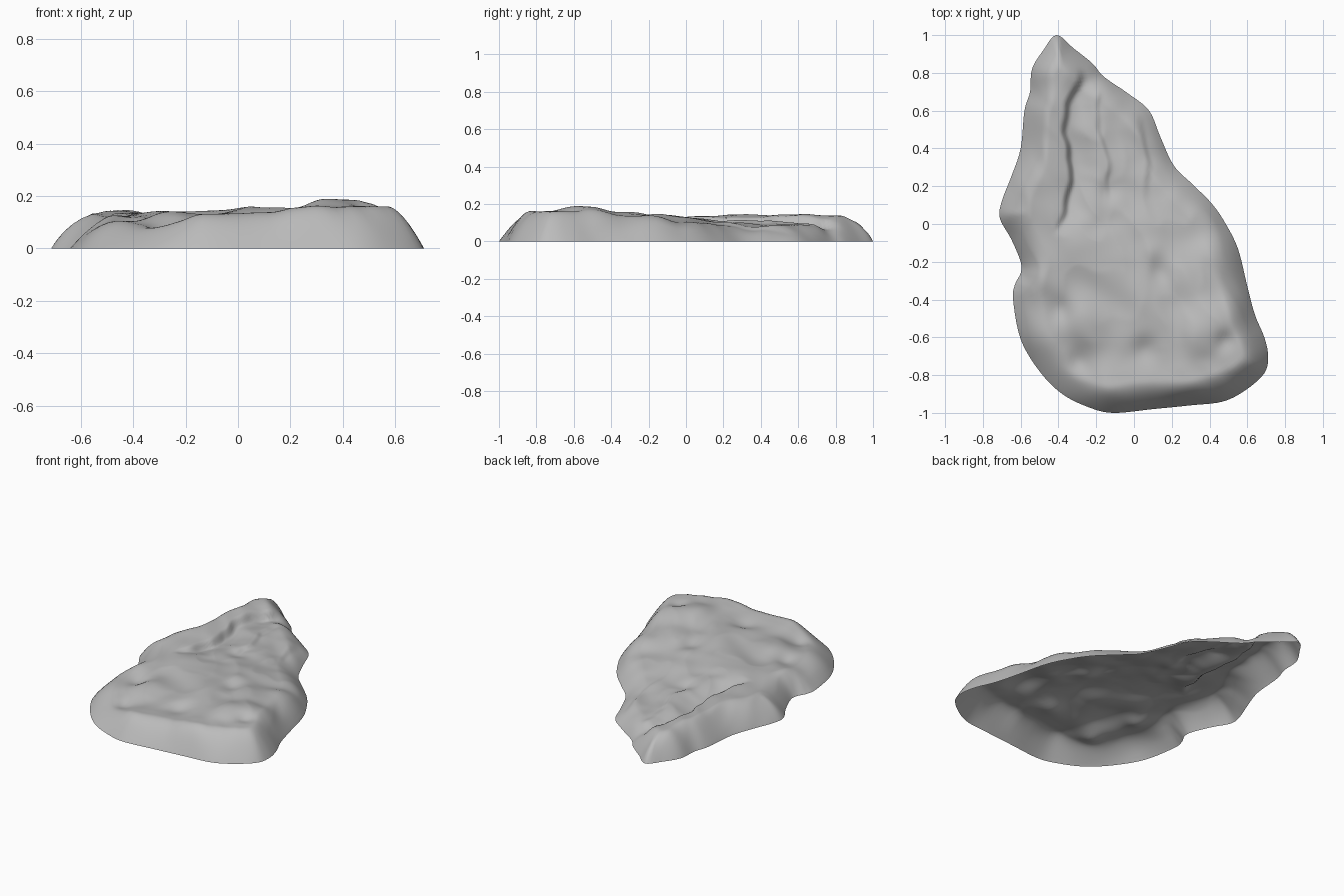
import bpy
import bmesh
import math
from mathutils import Vector, noise, kdtree

if "Cube" in bpy.data.objects:
    bpy.data.objects.remove(bpy.data.objects["Cube"], do_unlink=True)

# Ground outline of the slab, in hundredths, clockwise from the tip
OUTLINE = [(-41, 100), (-32, 93), (-22, 85), (-16, 78), (-3, 69), (8, 60), (14, 46),
           (21, 31), (31, 21), (41, 11), (48, 1), (55, -13), (60, -33), (64, -48),
           (69, -60), (71, -70), (69, -79), (59, -88), (47, -94), (30, -96),
           (10, -98), (-11, -100), (-24, -97), (-38, -90), (-50, -78), (-60, -61),
           (-64, -40), (-63, -32), (-60, -26), (-60, -20), (-65, -8), (-71, 3),
           (-70, 12), (-65, 25), (-60, 40), (-58, 60), (-55, 70), (-54, 82), (-48, 92)]

# Broad height of the upper surface (x, y, z in hundredths)
HEIGHTS = [(-40, 90, 14), (-45, 60, 14), (-50, 30, 14), (-58, 5, 13), (-20, 70, 10),
           (0, 52, 8), (-20, 40, 11), (10, 27, 9), (-20, 10, 12), (30, 5, 11),
           (-45, -20, 13), (-10, -15, 14), (15, -35, 15), (45, -25, 14), (-50, -50, 10),
           (-20, -50, 13), (-35, -75, 9), (0, -80, 13), (37, -58, 18), (57, -65, 16),
           (40, -80, 16), (15, -60, 15)]

# Fissures, from back to front, each with its drop in hundredths:
# the main one parts the raised flank from the terrace, the others are low ledges
FISSURES = [(4, [(-26, 84), (-29, 75), (-36, 63), (-36, 48), (-33, 22), (-38, 5), (-42, -8)]),
            (1.5, [(-18, 74), (-20, 50), (-12, 28), (-16, 8)]),
            (1.5, [(2, 62), (4, 42), (9, 26), (4, 10)])]

# Local dents and bumps (x, y, radius, height)
DENTS = [(-39, -45, 6, -2), (7, -66, 7, -3), (48, -62, 5, -2), (-30, -73, 6, -2),
         (14, -25, 7, -2), (-14, 18, 6, -2), (8, 36, 7, -1), (-30, -10, 8, 1),
         (10, -14, 6, 1), (38, -55, 8, 1)]

SEGMENTS = 5
RINGS = 56
CENTRE = Vector((-0.1, -0.12))


def scaled(row):
    return [v / 100 for v in row]


def spline(points, steps):
    """Closed smooth curve through the points."""
    pts = [Vector(scaled(p)) for p in points]
    n = len(pts)
    result = []
    for i in range(n):
        a, b, c, d = (pts[(i + k) % n] for k in (-1, 0, 1, 2))
        for s in range(steps):
            t = s / steps
            result.append(b + 0.5 * t * (c - a + t * (2 * a - 5 * b + 4 * c - d
                                                      + t * (3 * (b - c) + d - a))))
    return result


def smooth(t):
    t = max(0, min(1, t))
    return t * t * (3 - 2 * t)


fine = spline(OUTLINE, 24)
tree = kdtree.KDTree(len(fine))
for index, point in enumerate(fine):
    tree.insert(point.to_3d(), index)
tree.balance()

heights = [scaled(h) for h in HEIGHTS]
dents = [scaled(d) for d in DENTS]
fissures = [(drop / 100, [scaled(f) for f in path]) for drop, path in FISSURES]


def broad_height(p):
    total = weight = 0
    for x, y, z in heights:
        w = 1 / ((p.x - x) ** 2 + (p.y - y) ** 2 + 0.004) ** 2
        total += w * z
        weight += w
    return total / weight


def fissure_depth(p, drop, path):
    """Steep drop on the right of the path, fading out away from it."""
    for (xa, ya), (xb, yb) in zip(path, path[1:]):
        if yb <= p.y <= ya:
            side = p.x - (xa + (xb - xa) * (ya - p.y) / (ya - yb))
            side += 0.03 * noise.noise(Vector((drop * 100, p.y * 9, 0)))
            fade = smooth((p.y - path[-1][1]) / 0.2) * smooth((path[0][1] - p.y) / 0.1)
            return drop * fade * smooth(side / 0.04 + 0.5) * (1 - smooth(side / 0.18))
    return 0


def surface(p):
    edge = tree.find(p.to_3d())[2]
    z = broad_height(p) - sum(fissure_depth(p, *f) for f in fissures)
    for x, y, r, h in dents:
        z += h * math.exp(-((p.x - x) ** 2 + (p.y - y) ** 2) / (r * r))
    # Weathered texture: soft lumps and long diagonal strata
    q = Vector((p.x + 0.3 * p.y, p.y, 0))
    z += 0.014 * noise.noise(q * 5)
    z += 0.012 * (0.3 - abs(noise.noise(Vector((q.x * 7, q.y * 4, 2)))))
    # Steep rounded rim, wavering in width
    width = 0.15 - 0.03 * smooth(p.y + 0.2) + 0.04 * noise.noise(q * 4 + Vector((0, 0, 7)))
    t = min(1, edge / width)
    return z * (1 - (1 - t) ** 1.7)


# Rock shell: concentric rings from the ground outline to the middle, open below
bm = bmesh.new()
rim = spline(OUTLINE, SEGMENTS)
rings = []
for r in range(RINGS):
    scale = 1 - (r / RINGS) ** 1.15
    ring = []
    for point in rim:
        p = CENTRE + (point - CENTRE) * scale
        z = surface(p) if r else 0
        ring.append(bm.verts.new((p.x, p.y, z)))
    rings.append(ring)
top = bm.verts.new((CENTRE.x, CENTRE.y, surface(CENTRE)))

count = len(rim)
for outer, inner in zip(rings, rings[1:]):
    for i in range(count):
        j = (i + 1) % count
        bm.faces.new((outer[j], outer[i], inner[i], inner[j]))
for i in range(count):
    bm.faces.new((rings[-1][(i + 1) % count], rings[-1][i], top))
for face in bm.faces:
    face.smooth = True
bm.normal_update()

mesh = bpy.data.meshes.new("rock_slab")
bm.to_mesh(mesh)
bm.free()
rock = bpy.data.objects.new("rock_slab", mesh)
bpy.context.collection.objects.link(rock)

# Plain grey stone
stone = bpy.data.materials.new("grey_stone")
stone.use_nodes = True
colour = (0.5, 0.5, 0.5, 1)
stone.diffuse_color = colour
stone.node_tree.nodes["Principled BSDF"].inputs["Base Color"].default_value = colour
mesh.materials.append(stone)
